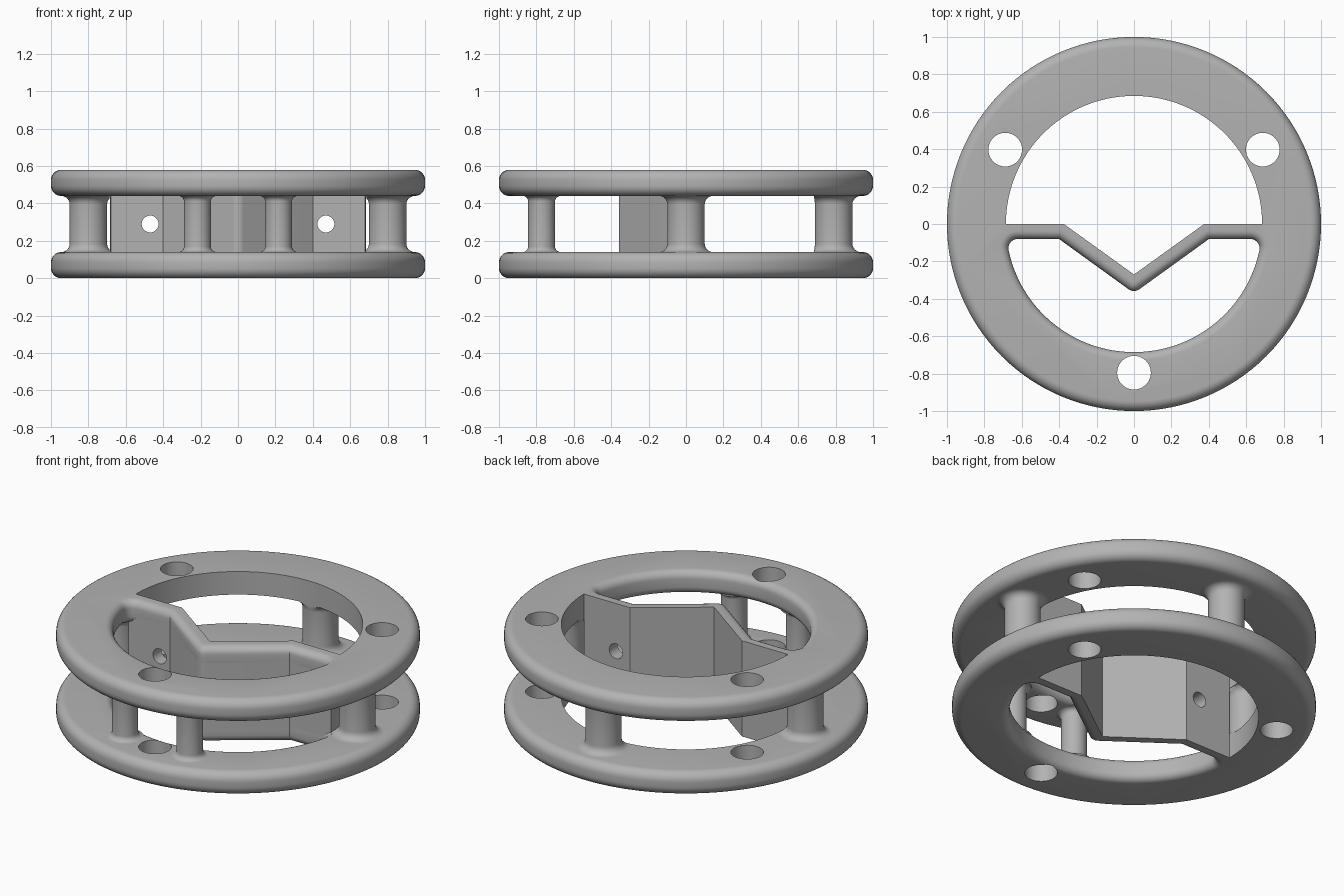
import bpy, bmesh
from math import sin, cos, pi, radians, atan2, hypot
from mathutils import Vector

if "Cube" in bpy.data.objects:
    bpy.data.objects.remove(bpy.data.objects["Cube"])

R_IN, PLATE, LIFT, EDGE = 0.685, 0.14, 0.44, 0.055
HEIGHT = LIFT + PLATE

grey = bpy.data.materials.new("plain grey")
grey.diffuse_color = (0.45, 0.45, 0.45, 1)
grey.use_nodes = True
grey.node_tree.nodes["Principled BSDF"].inputs["Base Color"].default_value = grey.diffuse_color


def arc(cx, cy, r, a0, a1, n):
    return [(cx + r * cos(a0 + (a1 - a0) * i / n), cy + r * sin(a0 + (a1 - a0) * i / n))
            for i in range(n + 1)]


def stack(name, loops):
    """Closed solid from a list of equal-length point loops."""
    bm = bmesh.new()
    rows = [[bm.verts.new(p) for p in loop] for loop in loops]
    n = len(rows[0])
    for lo, hi in zip(rows, rows[1:]):
        for i in range(n):
            bm.faces.new((lo[i], lo[(i + 1) % n], hi[(i + 1) % n], hi[i]))
    bm.faces.new(rows[0][::-1])
    bm.faces.new(rows[-1])
    bmesh.ops.recalc_face_normals(bm, faces=bm.faces)
    me = bpy.data.meshes.new(name)
    bm.to_mesh(me)
    bm.free()
    ob = bpy.data.objects.new(name, me)
    bpy.context.collection.objects.link(ob)
    me.materials.append(grey)
    return ob


def prism(name, pts, z0, z1):
    return stack(name, [[(x, y, z) for x, y in pts] for z in (z0, z1)])


def lathe(name, profile, x=0, y=0, n=48):
    return stack(name, [[(x + px, y + py, z) for px, py in arc(0, 0, r, 0, 2 * pi, n)[:-1]]
                        for r, z in profile])


def select(ob):
    bpy.ops.object.select_all(action='DESELECT')
    ob.select_set(True)
    bpy.context.view_layer.objects.active = ob


def cut(ob, cutters):
    for c in cutters:
        mod = ob.modifiers.new("cut", 'BOOLEAN')
        mod.operation, mod.solver, mod.object = 'DIFFERENCE', 'EXACT', c
        select(ob)
        bpy.ops.object.modifier_apply(modifier=mod.name)
        bpy.data.objects.remove(c)


def offset(pts, d):
    """Mitred outward offset of a clockwise outline."""
    out = []
    for i, p in enumerate(pts):
        a, b, c = Vector(pts[i - 1]), Vector(p), Vector(pts[(i + 1) % len(pts)])
        u, v = (b - a).normalized(), (c - b).normalized()
        n1, n2 = Vector((-u.y, u.x)), Vector((-v.y, v.x))
        out.append(tuple(b + (n1 + n2) * d / (1 + n1.dot(n2))))
    return out


# Outlines: rear opening, and right half of the front opening
back_v = [(-0.375, 0), (0, -0.27), (0.375, 0)]
slope = atan2(0.27, 0.375)
apex = arc(0, -0.308, 0.05, -pi / 2, -pi / 2 + slope, 5)
kink = (0.401, -0.08)
corner_a = atan2(-0.13, 0.6215)
half = (apex + [kink] + arc(0.6215, -0.13, 0.05, pi / 2, corner_a, 8)
        + arc(0, 0, R_IN, corner_a, -pi / 2, 32)[1:])
front_outline = half + [(-x, y) for x, y in half[-2:0:-1]]
rear_outline = arc(0, 0, R_IN, 0, pi, 64) + back_v


def front_cutter():
    b, steps = 0.045, 6
    curve = [(b - b * cos(a), PLATE - b + b * sin(a))
             for a in (pi / 2 * i / steps for i in range(steps + 1))] + [(b, PLATE + 0.02)]
    levels = [(d, PLATE - z) for d, z in reversed(curve)] + curve
    return stack("front_cutter", [[(x, y, z) for x, y in offset(front_outline, d)]
                                  for d, z in levels])


# Two rounded ring plates with openings and three bolt holes
edge = [(1 - EDGE + EDGE * cos(a), EDGE + EDGE * sin(a))
        for a in (-pi / 2 + pi / 2 * i / 7 for i in range(8))]
edge += [(r, PLATE - z) for r, z in reversed(edge)]
lower = lathe("lower_ring", edge, n=128)
cutters = [prism("rear_cutter", rear_outline, -0.1, 0.3), front_cutter()]
for deg in (30, 150, 270):
    a = radians(deg)
    cutters.append(lathe("bolt_cutter", [(0.09, -0.1), (0.09, 0.3)],
                         0.795 * cos(a), 0.795 * sin(a)))
cut(lower, cutters)
upper = bpy.data.objects.new("upper_ring", lower.data.copy())
upper.location.z = LIFT
bpy.context.collection.objects.link(upper)

# Bent wall joining the rings, with two cross holes
front_v = [(0.680, -0.08), kink] + apex[::-1]
front_v += [(-x, y) for x, y in front_v[-2::-1]]
wall = prism("bent_wall", [(-R_IN, 0)] + back_v + [(R_IN, 0)] + front_v,
             PLATE / 2, HEIGHT - PLATE / 2)
holes = []
for x in (-0.47, 0.47):
    holes.append(stack("hole_cutter", [[(px, y, pz) for px, pz in
                 arc(x, HEIGHT / 2, 0.045, 0, 2 * pi, 32)[:-1]] for y in (-0.2, 0.1)]))
cut(wall, holes)

# Pillars with flared ends, trimmed at the ring opening
parts = [lower, upper, wall]
for name, x, y, r, f in (("left_pillar", -0.8, 0, 0.1, 0.045),
                         ("right_pillar", 0.8, 0, 0.1, 0.045),
                         ("rear_pillar", 0, 0.79, 0.1, 0.045),
                         ("front_left_pillar", -0.217, -0.772, 0.072, 0.03),
                         ("front_right_pillar", 0.217, -0.772, 0.072, 0.03)):
    flare = [(r + f - f * sin(a), PLATE + f - f * cos(a))
             for a in (pi / 2 * i / 6 for i in range(7))]
    prof = [(r + f, PLATE - 0.01)] + flare
    prof += [(q, HEIGHT - z) for q, z in reversed(prof)]
    pillar = lathe(name, prof, x, y)
    for v in pillar.data.vertices:
        d = hypot(v.co.x, v.co.y)
        if d < R_IN + 0.002:
            v.co.x *= (R_IN + 0.002) / d
            v.co.y *= (R_IN + 0.002) / d
    parts.append(pillar)

for ob in parts:
    select(ob)
    bpy.ops.object.shade_smooth_by_angle(angle=radians(30))
